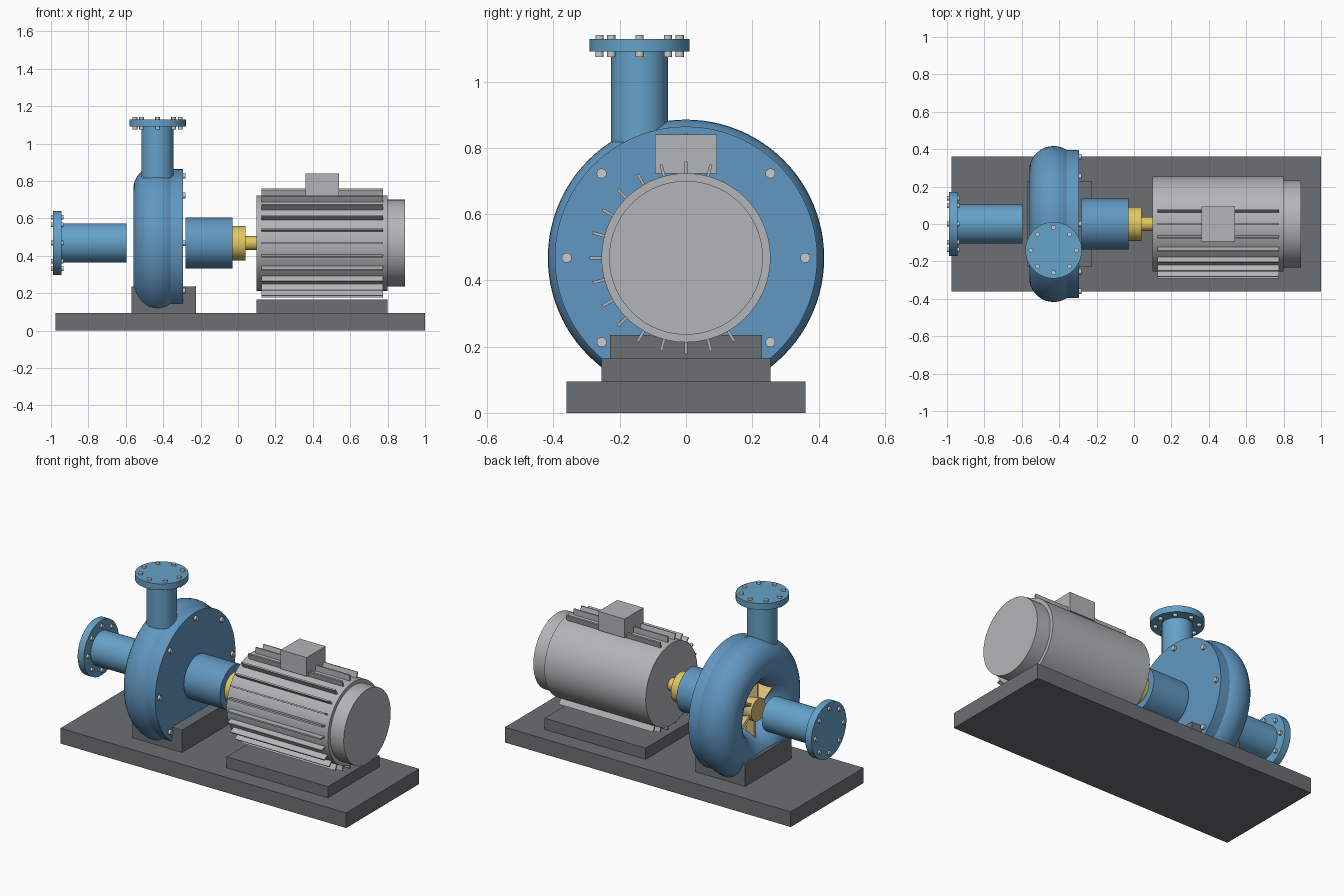
import bpy
from math import pi, cos, sin, radians
from mathutils import Matrix, Vector

if "Cube" in bpy.data.objects:
    bpy.data.objects.remove(bpy.data.objects["Cube"])

AXIS_Z = 0.468
PUMP_X = -0.43
OUT_Y = -0.14


def material(name, rgb):
    m = bpy.data.materials.new(name)
    m.diffuse_color = (*rgb, 1)
    m.use_nodes = True
    m.node_tree.nodes["Principled BSDF"].inputs["Base Color"].default_value = m.diffuse_color
    return m


BLUE = material("pump_blue", (0.12, 0.31, 0.54))
PIPE = material("pipe_blue", (0.13, 0.36, 0.58))
GOLD = material("coupling_yellow", (0.75, 0.58, 0.12))
BRASS = material("impeller_brass", (0.70, 0.50, 0.20))
DARK = material("base_grey", (0.15, 0.16, 0.17))
MOTOR = material("motor_grey", (0.45, 0.46, 0.47))
STEEL = material("bolt_steel", (0.60, 0.60, 0.58))


def finish(name, mat, smooth=False):
    o = bpy.context.object
    o.name = name
    o.data.materials.append(mat)
    if smooth:
        bpy.ops.object.shade_smooth_by_angle(angle=radians(30))
    return o


def box(name, x, y, z, mat):
    bpy.ops.mesh.primitive_cube_add(size=1)
    o = finish(name, mat)
    lo, hi = Vector((x[0], y[0], z[0])), Vector((x[1], y[1], z[1]))
    o.data.transform(Matrix.Translation((lo + hi) / 2) @ Matrix.Diagonal((*(hi - lo), 1)))
    return o


def rod_x(name, x0, x1, r, mat, y=0, z=AXIS_Z, n=64):
    bpy.ops.mesh.primitive_cylinder_add(vertices=n, radius=r, depth=x1 - x0,
                                        location=((x0 + x1) / 2, y, z), rotation=(0, pi / 2, 0))
    return finish(name, mat, True)


def rod_z(name, z0, z1, r, mat, x, y, n=64):
    bpy.ops.mesh.primitive_cylinder_add(vertices=n, radius=r, depth=z1 - z0,
                                        location=(x, y, (z0 + z1) / 2))
    return finish(name, mat, True)


def ring(count, r):
    return [(r * cos(2 * pi * i / count), r * sin(2 * pi * i / count)) for i in range(count)]


def radial_plate(name, x0, x1, r0, r1, thick, angle, mat, pitch=0):
    # thin plate standing radially on the shaft axis, angle measured from +y to +z
    o = box(name, (x0, x1), (r0, r1), (-thick / 2, thick / 2), mat)
    mid = Matrix.Translation(((x0 + x1) / 2, 0, 0))
    o.data.transform(mid @ Matrix.Rotation(pitch, 4, 'Y') @ mid.inverted())
    o.location.z = AXIS_Z
    o.rotation_euler.x = angle
    return o


# base plate and feet
box("base_plate", (-0.976, 1.0), (-0.36, 0.36), (0, 0.095), DARK)
box("pump_foot", (-0.57, -0.225), (-0.23, 0.23), (0.095, 0.235), DARK)
box("motor_foot", (0.10, 0.80), (-0.255, 0.255), (0.095, 0.165), DARK)

# pump casing with bolted cover
bpy.ops.mesh.primitive_torus_add(major_radius=0.287, minor_radius=0.13, major_segments=96,
                                 minor_segments=36, location=(PUMP_X, 0, AXIS_Z),
                                 rotation=(0, pi / 2, 0))
finish("pump_casing", BLUE, True)
rod_x("casing_cover", -0.36, -0.295, 0.396, BLUE, n=96)
for y, z in ring(8, 0.36):
    rod_x("cover_bolt", -0.305, -0.28, 0.015, STEEL, y, AXIS_Z + z, 16)

# impeller seen through the casing eye
rod_x("impeller_hub", -0.50, -0.40, 0.07, BRASS, n=32)
for i in range(6):
    radial_plate("impeller_blade", -0.49, -0.41, 0.05, 0.21, 0.015,
                 pi / 2 + i * pi / 3, BRASS, radians(20))

# suction pipe and flange
rod_x("suction_pipe", -0.96, -0.597, 0.105, PIPE)
rod_x("suction_flange", -0.988, -0.945, 0.172, PIPE)
for y, z in ring(8, 0.138):
    rod_x("suction_bolt", -1.0, -0.932, 0.0125, STEEL, y, AXIS_Z + z, 16)

# discharge pipe and flange
rod_z("discharge_pipe", 0.817, 1.10, 0.086, PIPE, PUMP_X, OUT_Y)
rod_z("discharge_flange", 1.09, 1.129, 0.151, PIPE, PUMP_X, OUT_Y)
for x, y in ring(8, 0.121):
    rod_z("discharge_bolt", 1.074, 1.141, 0.0125, STEEL, PUMP_X + x, OUT_Y + y, 16)

# bearing housing, coupling and shaft
rod_x("bearing_housing", -0.28, -0.03, 0.136, BLUE)
rod_x("coupling", -0.035, 0.04, 0.092, GOLD)
rod_x("motor_shaft", 0.03, 0.11, 0.038, GOLD, n=32)

# motor with cooling fins, fan cowl and terminal box
rod_x("motor_body", 0.10, 0.80, 0.255, MOTOR, n=96)
rod_x("fan_cowl", 0.79, 0.893, 0.232, MOTOR, n=96)
for deg in range(75, 301, 15):
    radial_plate("cooling_fin", 0.125, 0.775, 0.24, 0.291, 0.009, radians(deg), MOTOR)
box("terminal_box", (0.36, 0.54), (-0.093, 0.093), (0.722, 0.84), MOTOR)
